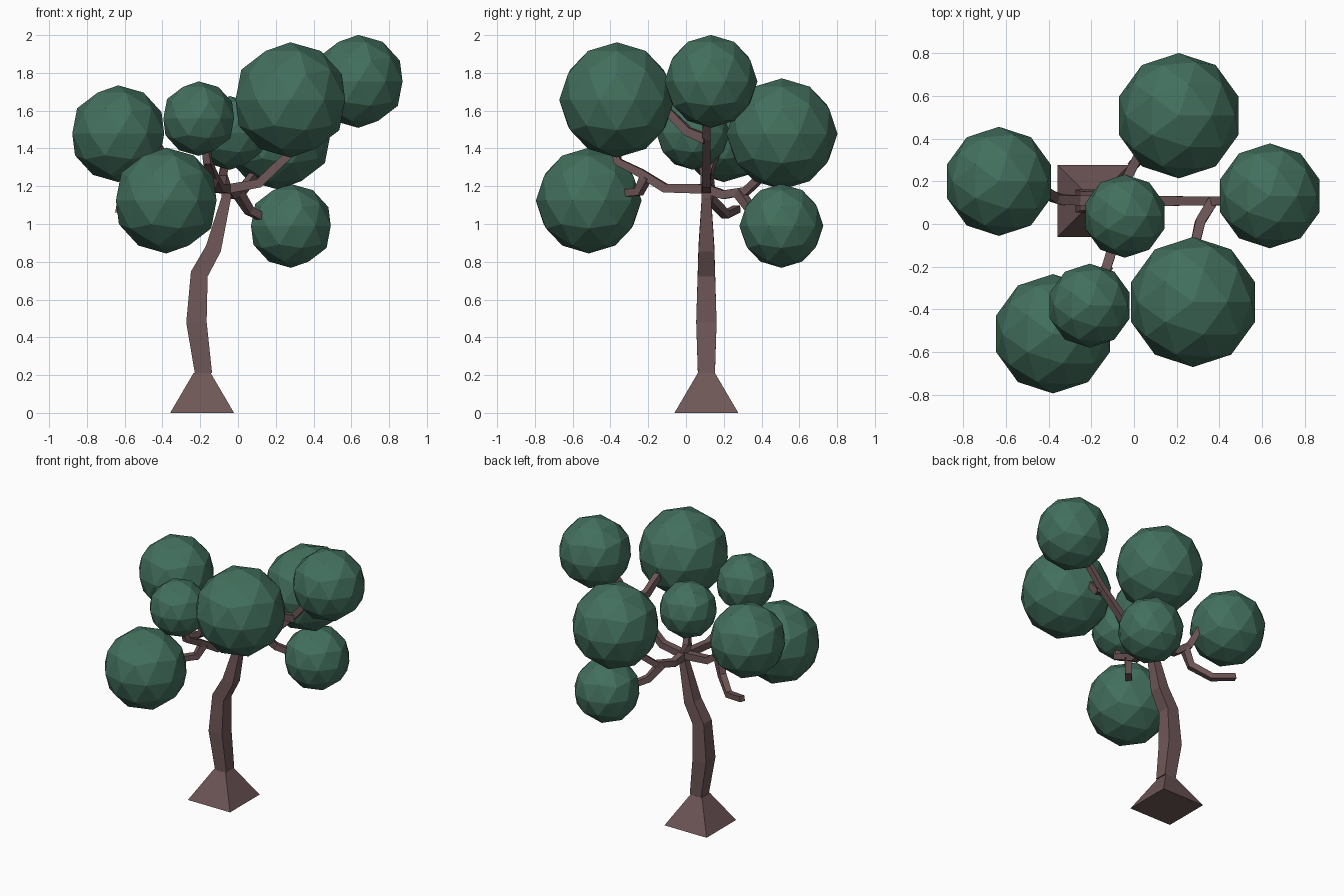
import bpy, bmesh
from mathutils import Vector


def material(name, rgb):
    m = bpy.data.materials.new(name)
    m.diffuse_color = (*rgb, 1)
    return m


BARK = material("bark", (0.16, 0.095, 0.097))
LEAF = material("leaf", (0.055, 0.16, 0.11))


def limb(name, points, halves, side=None):
    """Sweep a mitred square section along a path."""
    pts = [Vector(p) for p in points]
    bm = bmesh.new()
    rings = []
    for i, p in enumerate(pts):
        a = (p - pts[i - 1]).normalized() if i else Vector()
        b = (pts[i + 1] - p).normalized() if i < len(pts) - 1 else Vector()
        t = (a + b).normalized()
        if side:
            s = Vector(side)
        else:
            s = t.cross(Vector((0, 0, 1))).normalized()
        u = s.cross(t).normalized()
        h = halves[i]
        rings.append([bm.verts.new(p + s * h * j + u * h * k)
                      for j, k in ((1, 1), (-1, 1), (-1, -1), (1, -1))])
    for r, q in zip(rings, rings[1:]):
        for k in range(4):
            n = (k + 1) % 4
            bm.faces.new((r[k], r[n], q[n], q[k]))
    bm.faces.new(rings[0][::-1])
    bm.faces.new(rings[-1])
    bmesh.ops.recalc_face_normals(bm, faces=bm.faces)
    me = bpy.data.meshes.new(name)
    bm.to_mesh(me)
    bm.free()
    me.materials.append(BARK)
    ob = bpy.data.objects.new(name, me)
    bpy.context.collection.objects.link(ob)


# Flared root and bent trunk
limb("root_flare", [(-0.19, 0.108, 0), (-0.19, 0.108, 0.21)], (0.169, 0.046), (0, 1, 0))
limb("trunk", [(-0.182, 0.108, 0.205), (-0.22, 0.108, 0.48), (-0.205, 0.108, 0.735),
               (-0.13, 0.108, 0.87), (-0.062, 0.108, 1.14), (-0.06, 0.108, 1.21)],
     (0.045, 0.054, 0.046, 0.042, 0.025, 0.024), (0, 1, 0))

# Branches fanning out from the fork, then their side shoots
FORK = (-0.06, 0.108, 1.185)
branches = {
    "right_branch": [FORK, (0.11, 0.108, 1.215), (0.23, 0.108, 1.33), (0.37, 0.108, 1.46),
                     (0.54, 0.11, 1.66)],
    "back_branch": [FORK, (-0.04, 0.2, 1.155), (0.02, 0.32, 1.175), (0.1, 0.43, 1.28)],
    "front_branch": [FORK, (-0.1, -0.11, 1.19), (-0.14, -0.24, 1.27), (-0.16, -0.36, 1.33),
                     (-0.17, -0.38, 1.42)],
    "left_branch": [FORK, (-0.26, 0.11, 1.2), (-0.37, 0.12, 1.28), (-0.42, 0.16, 1.4),
                    (-0.48, 0.18, 1.45)],
    "top_branch": [(-0.06, 0.108, 1.17), (-0.08, 0.1, 1.26), (-0.055, 0.06, 1.38)],
    "upper_right_shoot": [(0.37, 0.108, 1.45), (0.31, 0.01, 1.49), (0.285, -0.1, 1.6),
                          (0.28, -0.2, 1.64)],
    "lower_back_shoot": [(0.0, 0.28, 1.165), (0.06, 0.35, 1.07), (0.16, 0.42, 1.02)],
    "lower_front_shoot": [(-0.13, -0.21, 1.25), (-0.16, -0.25, 1.17), (-0.27, -0.37, 1.16)],
    "bare_left_shoot": [(-0.34, 0.115, 1.25), (-0.38, 0.13, 1.13), (-0.49, 0.21, 1.05),
                        (-0.64, 0.27, 1.08)],
}
for name, path in branches.items():
    limb(name, path, [0.025 - 0.006 * i / (len(path) - 1) for i in range(len(path))])

# Faceted foliage balls: centre and radius
balls = [
    (0.277, -0.366, 1.657, 0.305), (0.637, 0.132, 1.755, 0.246),
    (-0.634, 0.2, 1.478, 0.256), (-0.38, -0.515, 1.124, 0.28),
    (-0.208, -0.383, 1.558, 0.197), (0.21, 0.508, 1.477, 0.294),
    (0.28, 0.505, 0.99, 0.222), (-0.043, 0.037, 1.482, 0.195),
]
for i, (x, y, z, r) in enumerate(balls):
    bpy.ops.mesh.primitive_ico_sphere_add(subdivisions=2, radius=r, location=(x, y, z))
    ob = bpy.context.object
    ob.name = f"foliage_{i + 1}"
    ob.data.materials.append(LEAF)
